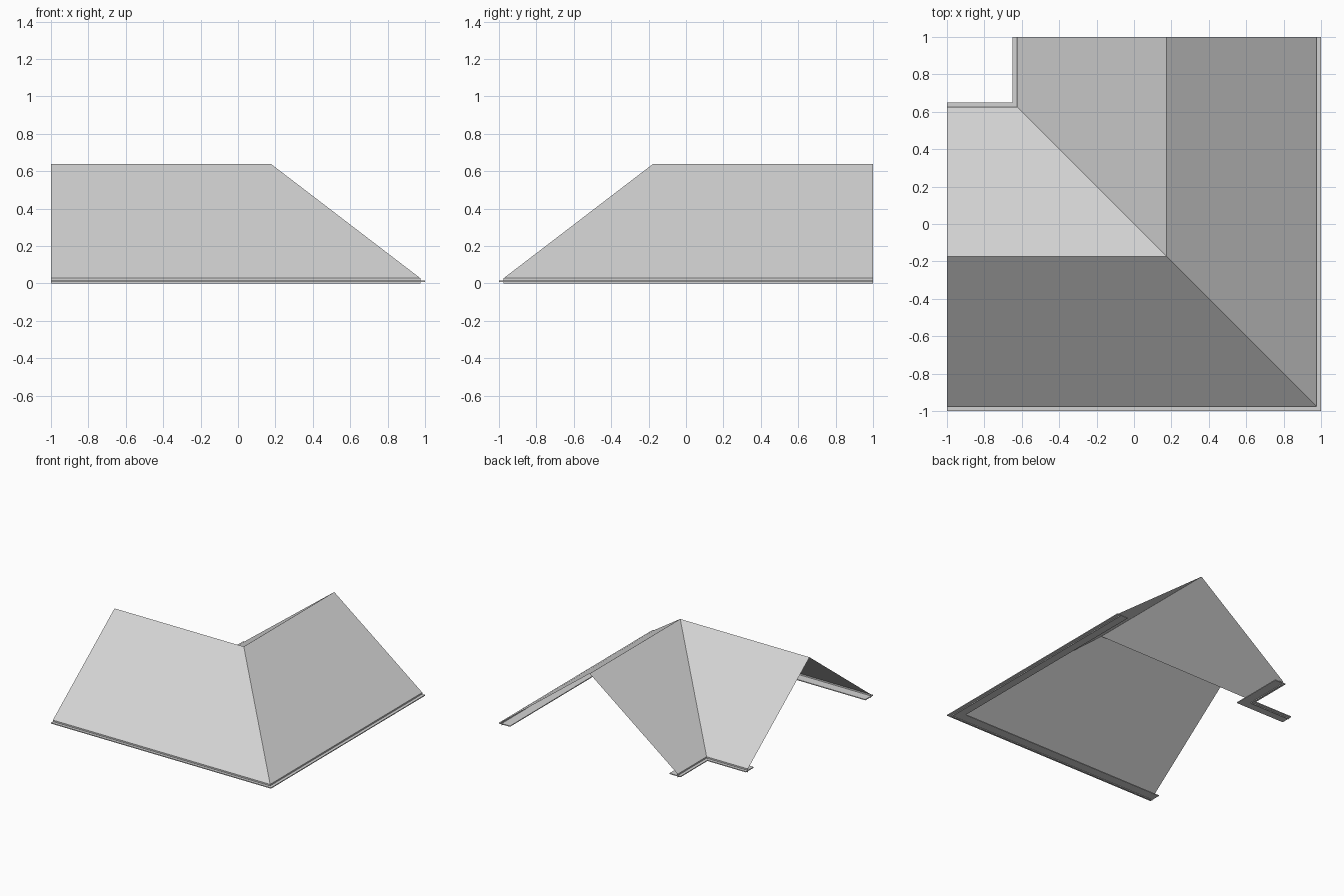
import bpy
import bmesh

cube = bpy.data.objects.get("Cube")
if cube:
    bpy.data.objects.remove(cube, do_unlink=True)

RIDGE = 0.175     # ridge line offset from the centre
EAVE = 0.80       # ridge to eave, horizontally
LIP = 0.825       # ridge to outer edge of the eave board
BOARD_IN = 0.725  # ridge to inner edge of the eave board

grey = bpy.data.materials.new("light_grey")
grey.use_nodes = True
colour = (0.65, 0.65, 0.65, 1)
grey.diffuse_color = colour
grey.node_tree.nodes["Principled BSDF"].inputs["Base Color"].default_value = colour


def sweep_corner(name, profile, closed=False):
    """Sweep (offset from ridge, height) points round the mitred corner."""
    bm = bmesh.new()
    rows = []
    for d, z in profile:
        p = RIDGE + d
        rows.append([bm.verts.new(co) for co in ((-1, -p, z), (p, -p, z), (p, 1, z))])
    pairs = list(zip(rows, rows[1:]))
    if closed:
        pairs.append((rows[-1], rows[0]))
    for a, b in pairs:
        for i in range(2):
            bm.faces.new((a[i], a[i + 1], b[i + 1], b[i]))
    if closed:
        for i in (0, 2):
            bm.faces.new([r[i] for r in rows])
        bmesh.ops.recalc_face_normals(bm, faces=bm.faces)
    mesh = bpy.data.meshes.new(name)
    bm.to_mesh(mesh)
    bm.free()
    mesh.materials.append(grey)
    obj = bpy.data.objects.new(name, mesh)
    bpy.context.collection.objects.link(obj)
    return obj


# Thin roof sheet: two slopes meeting at the ridge, open at both ends
sweep_corner("roof_slopes", [(EAVE, 0.028), (0, 0.64), (-EAVE, 0.028)])

# Upright fascia and flat board along each eave
for side, label in ((1, "outer"), (-1, "inner")):
    edge = [(side * EAVE, 0.0), (side * EAVE, 0.028)]
    sweep_corner(label + "_fascia", edge if side > 0 else edge[::-1])
    a, b = side * BOARD_IN, side * LIP
    sweep_corner(label + "_eave_board",
                 [(a, 0.009), (b, 0.009), (b, 0.016), (a, 0.016)], closed=True)
